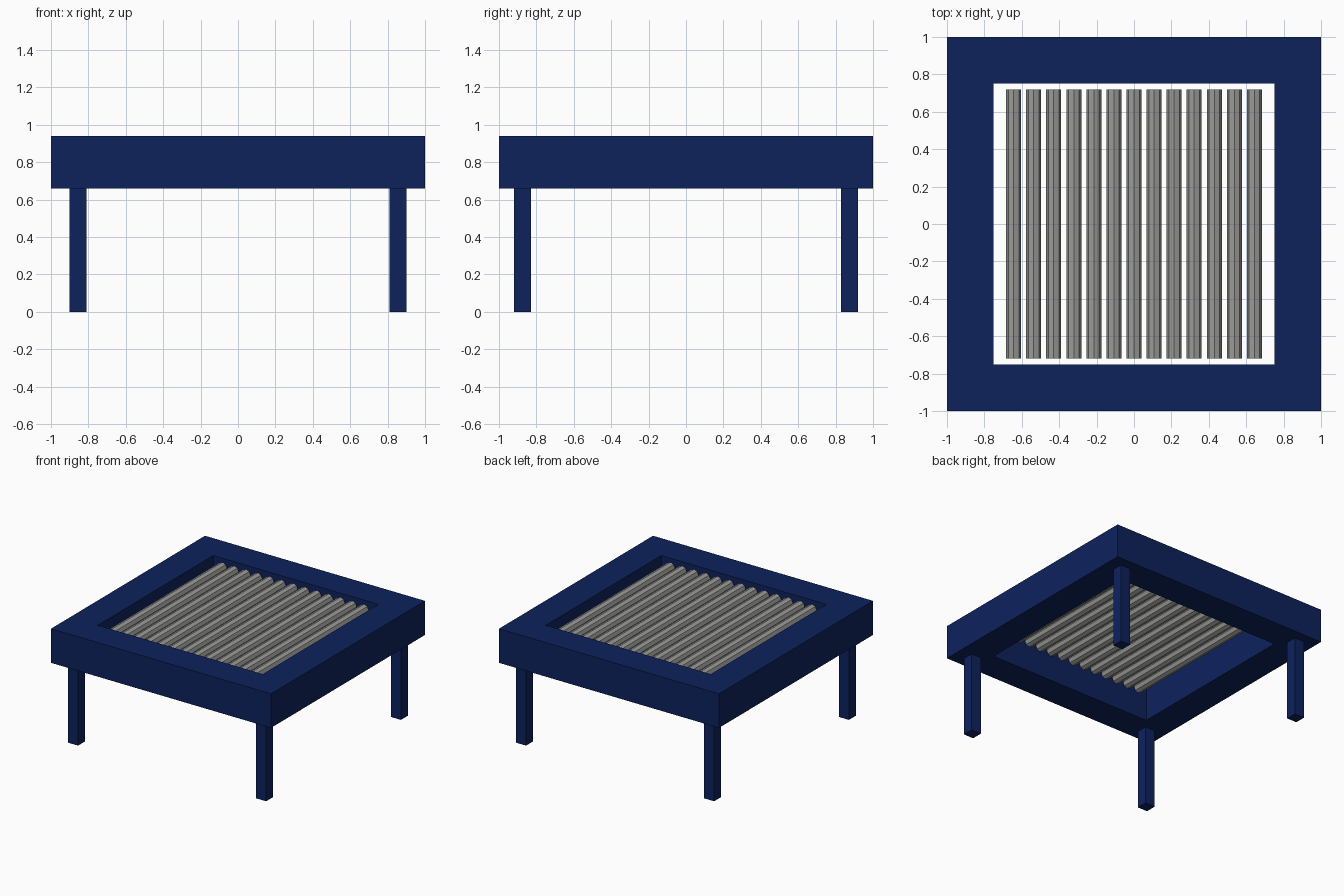
import bpy, bmesh, math
from mathutils import Matrix

if "Cube" in bpy.data.objects:
    bpy.data.objects.remove(bpy.data.objects["Cube"])


def material(name, rgb):
    m = bpy.data.materials.new(name)
    m.diffuse_color = (*rgb, 1)
    m.use_nodes = True
    m.node_tree.nodes["Principled BSDF"].inputs["Base Color"].default_value = m.diffuse_color
    return m


NAVY = material("navy blue", (0.004, 0.016, 0.108))
STEEL = material("grey steel", (0.33, 0.33, 0.32))


def add_object(name, bm, mat):
    bmesh.ops.recalc_face_normals(bm, faces=bm.faces)
    mesh = bpy.data.meshes.new(name)
    bm.to_mesh(mesh)
    bm.free()
    mesh.materials.append(mat)
    obj = bpy.data.objects.new(name, mesh)
    bpy.context.collection.objects.link(obj)
    return obj


# Square frame with an open middle
OUTER, INNER, Z0, Z1 = 1.0, 0.75, 0.66, 0.94
bm = bmesh.new()
corners = [(-1, -1), (1, -1), (1, 1), (-1, 1)]
rings = [[bm.verts.new((sx * r, sy * r, z)) for sx, sy in corners]
         for r, z in [(OUTER, Z0), (OUTER, Z1), (INNER, Z1), (INNER, Z0)]]
for a in range(4):
    lo, hi = rings[a], rings[(a + 1) % 4]
    for i in range(4):
        j = (i + 1) % 4
        bm.faces.new((lo[i], lo[j], hi[j], hi[i]))
add_object("frame", bm, NAVY)

# Four square legs
for sx, side in ((-1, "left"), (1, "right")):
    for sy, end in ((-1, "front"), (1, "back")):
        bm = bmesh.new()
        bmesh.ops.create_cube(bm, size=1, matrix=Matrix.Translation(
            (sx * 0.855, sy * 0.875, Z0 / 2)) @ Matrix.Diagonal((0.09, 0.09, Z0, 1)))
        add_object(f"{end}_{side}_leg", bm, NAVY)

# Row of eight-sided grill bars inside the opening
BARS, SPACING = 13, 0.1073
for i in range(BARS):
    bm = bmesh.new()
    x = (i - (BARS - 1) / 2) * SPACING
    bmesh.ops.create_cone(
        bm, cap_ends=True, segments=8, radius1=0.04, radius2=0.04, depth=1.44,
        matrix=Matrix.Translation((x, 0, 0.885)) @ Matrix.Rotation(math.pi / 2, 4, 'X'))
    add_object(f"grill_bar_{i + 1}", bm, STEEL)
